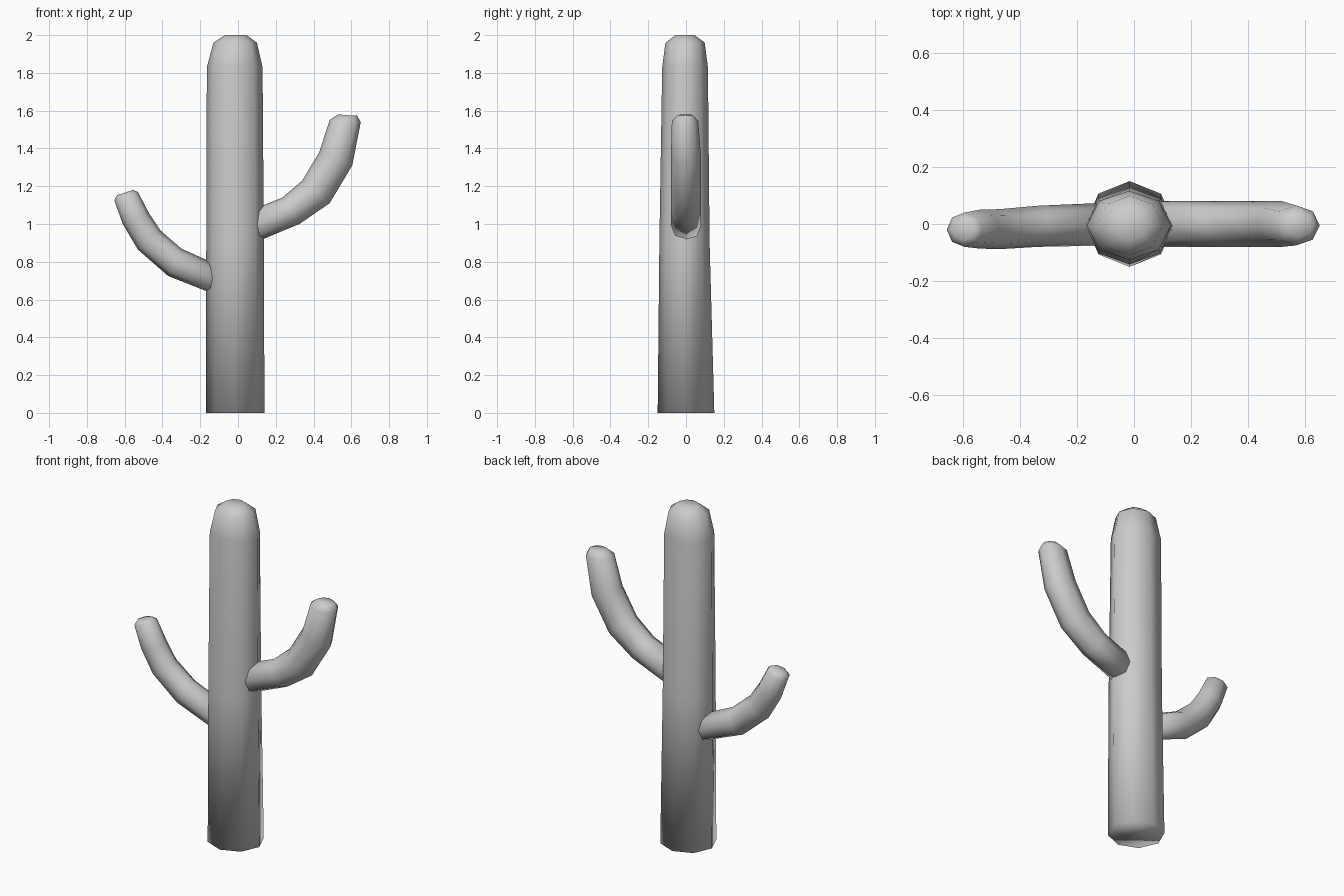
import bpy, bmesh
from math import cos, sin, tau

SIDES = 8


def tube(name, rings):
    """Loft octagons. Ring: two opposite profile points (x, z), then y centre, y half-width."""
    bm = bmesh.new()
    loops = []
    for xa, za, xb, zb, y, h in rings:
        cx, cz, ux, uz = (xa + xb) / 2, (za + zb) / 2, (xb - xa) / 2, (zb - za) / 2
        loops.append([bm.verts.new((cx + ux * cos(tau * i / SIDES),
                                    y + h * sin(tau * i / SIDES),
                                    cz + uz * cos(tau * i / SIDES))) for i in range(SIDES)])
    for lo, hi in zip(loops, loops[1:]):
        for i in range(SIDES):
            j = (i + 1) % SIDES
            bm.faces.new((lo[i], lo[j], hi[j], hi[i]))
    bm.faces.new(loops[0][::-1])
    bm.faces.new(loops[-1])
    bmesh.ops.recalc_face_normals(bm, faces=bm.faces)
    for f in bm.faces:
        f.smooth = True
    mesh = bpy.data.meshes.new(name)
    bm.to_mesh(mesh)
    bm.free()
    obj = bpy.data.objects.new(name, mesh)
    bpy.context.collection.objects.link(obj)
    return obj


# Trunk with a rounded tip
tube("trunk", [
    (-0.17, 0.00, 0.14, 0.00, 0.00, 0.15),
    (-0.168, 0.90, 0.137, 0.90, -0.008, 0.133),
    (-0.165, 1.83, 0.13, 1.83, -0.005, 0.121),
    (-0.13, 1.96, 0.10, 1.96, -0.005, 0.104),
    (-0.07, 2.00, 0.045, 2.00, -0.005, 0.05),
])

# Higher arm, on the right
tube("right_arm", [
    (0.06, 1.07, 0.06, 0.89, 0.00, 0.08),
    (0.235, 1.14, 0.325, 1.00, 0.00, 0.08),
    (0.34, 1.23, 0.485, 1.11, 0.00, 0.08),
    (0.43, 1.38, 0.605, 1.31, 0.00, 0.08),
    (0.485, 1.55, 0.65, 1.54, -0.005, 0.07),
    (0.53, 1.58, 0.63, 1.573, -0.003, 0.04),
])

# Lower, slimmer arm, on the left
tube("left_arm", [
    (-0.08, 0.77, -0.08, 0.61, 0.00, 0.075),
    (-0.30, 0.87, -0.37, 0.725, -0.008, 0.072),
    (-0.41, 0.965, -0.53, 0.865, -0.018, 0.07),
    (-0.47, 1.055, -0.61, 1.00, -0.018, 0.068),
    (-0.53, 1.17, -0.655, 1.125, -0.02, 0.06),
    (-0.557, 1.18, -0.64, 1.153, -0.02, 0.035),
])
